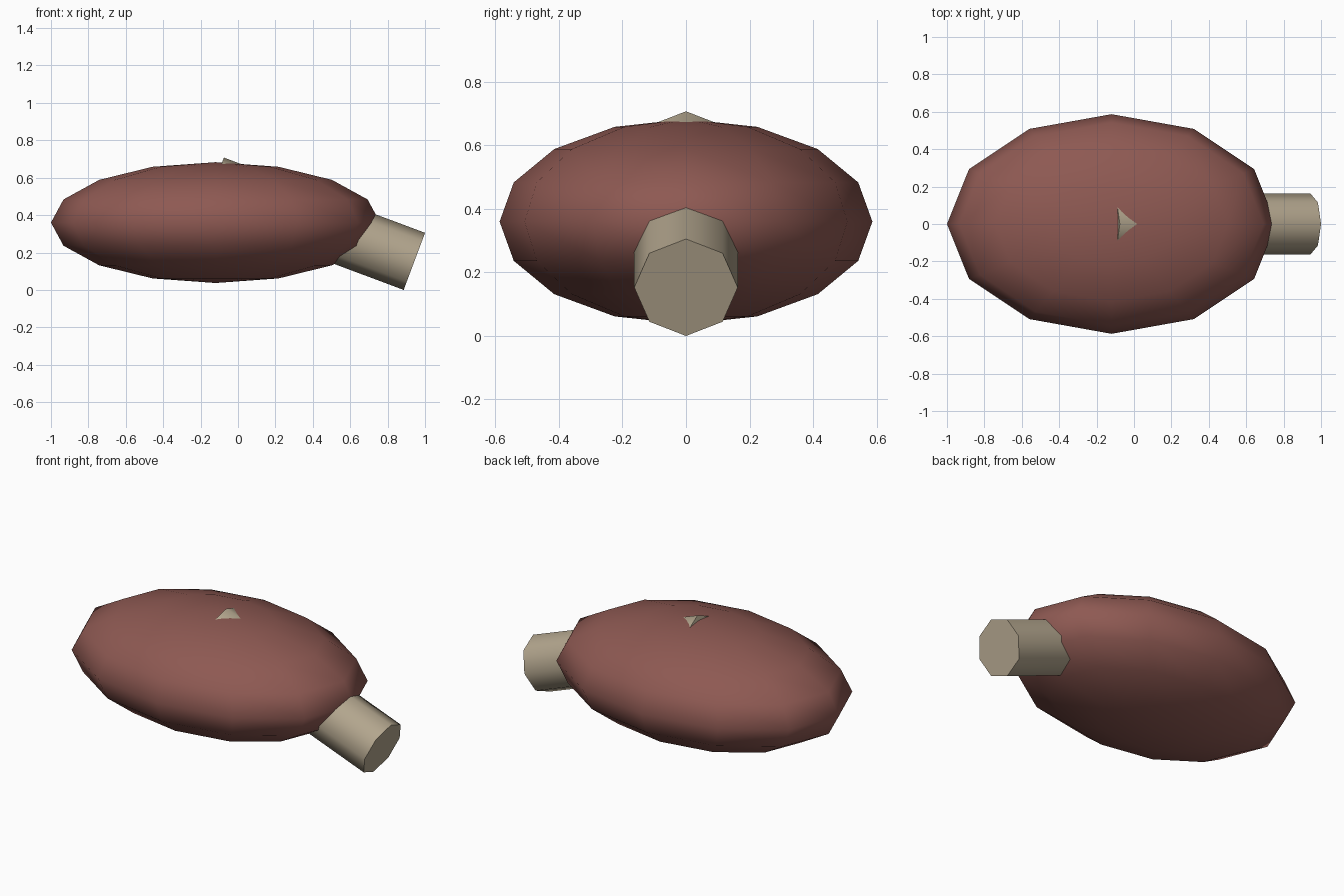
import bpy
import math
from mathutils import Vector

if "Cube" in bpy.data.objects:
    bpy.data.objects.remove(bpy.data.objects["Cube"])


def finish(obj, name, color, angle):
    obj.name = name
    mat = bpy.data.materials.new(name + "_material")
    mat.diffuse_color = (*color, 1)
    mat.use_nodes = True
    mat.node_tree.nodes["Principled BSDF"].inputs["Base Color"].default_value = mat.diffuse_color
    obj.data.materials.append(mat)
    bpy.ops.object.transform_apply(location=False, rotation=True, scale=True)
    bpy.ops.object.shade_smooth_by_angle(angle=math.radians(angle))


# Meat: flattened low-poly ellipsoid
bpy.ops.mesh.primitive_uv_sphere_add(segments=12, ring_count=8, radius=1,
                                     location=(-0.12, 0, 0.36))
meat = bpy.context.object
meat.scale = (0.88, 0.587, 0.323)
finish(meat, "meat", (0.27, 0.10, 0.085), 80)

# Bone: tilted eight-sided cylinder, its inner end just breaking the top
tilt = math.radians(20.5)
radius, length = 0.163, 1.148
axis = Vector((math.cos(tilt), 0, -math.sin(tilt)))
outer_end = Vector((1 - radius * math.sin(tilt), 0, radius * math.cos(tilt)))
bpy.ops.mesh.primitive_cylinder_add(vertices=8, radius=radius, depth=length,
                                    location=outer_end - axis * length / 2,
                                    rotation=(0, math.pi / 2 + tilt, 0))
finish(bpy.context.object, "bone", (0.45, 0.38, 0.27), 60)
